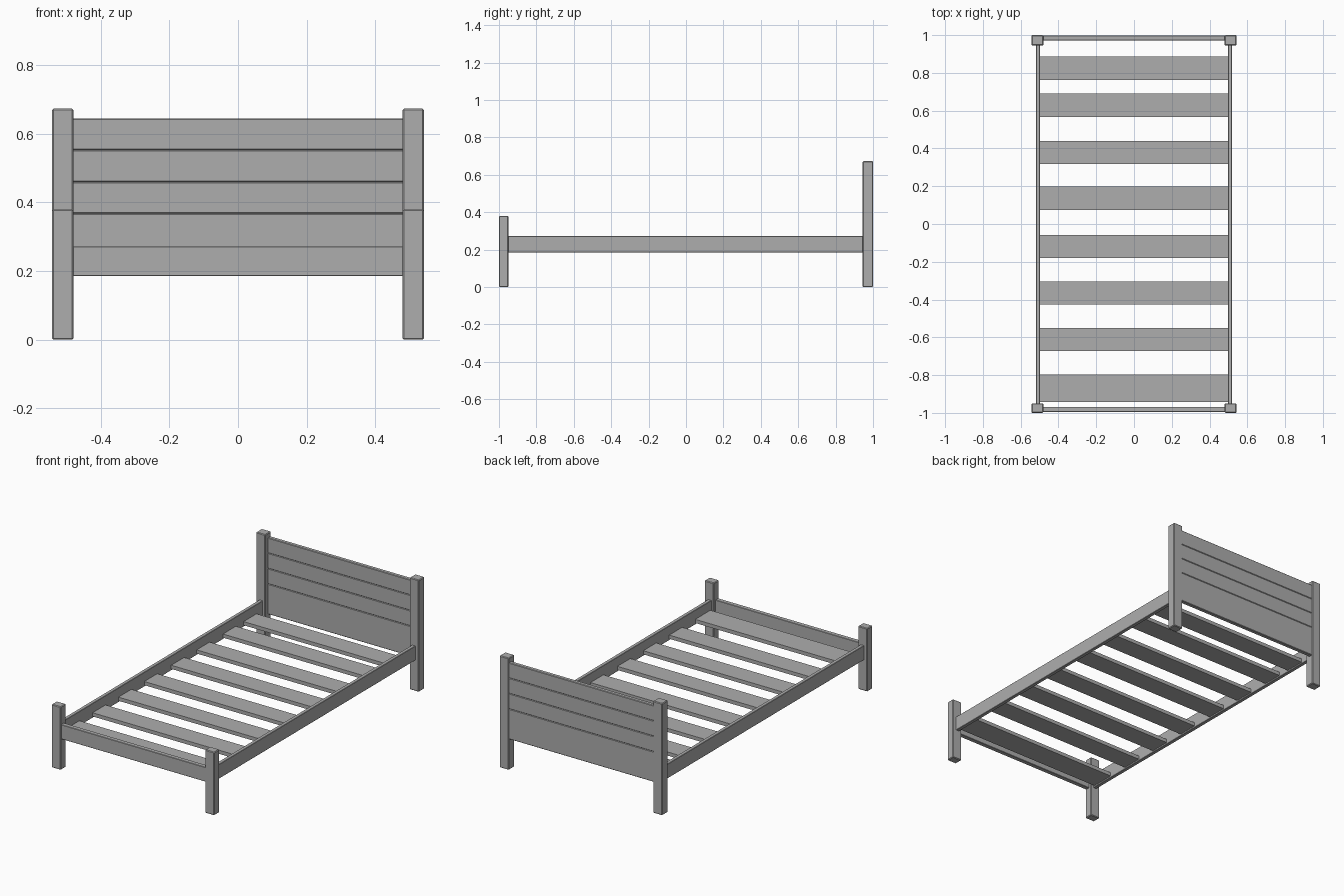
import bpy
import bmesh

if "Cube" in bpy.data.objects:
    bpy.data.objects.remove(bpy.data.objects["Cube"], do_unlink=True)

GREY = (0.42, 0.42, 0.42, 1)
grey = bpy.data.materials.new("grey_paint")
grey.use_nodes = True
grey.diffuse_color = GREY
grey.node_tree.nodes["Principled BSDF"].inputs["Base Color"].default_value = GREY


def box(name, xs, ys, zs, bevel=0.0):
    """Box given by its (low, high) range on each axis, with optional chamfer."""
    bm = bmesh.new()
    bmesh.ops.create_cube(bm, size=1)
    for v in bm.verts:
        for i, (low, high) in enumerate((xs, ys, zs)):
            v.co[i] = high if v.co[i] > 0 else low
    if bevel:
        bmesh.ops.bevel(bm, geom=bm.edges[:], offset=bevel, segments=1, affect='EDGES')
    mesh = bpy.data.meshes.new(name)
    bm.to_mesh(mesh)
    bm.free()
    mesh.materials.append(grey)
    obj = bpy.data.objects.new(name, mesh)
    bpy.context.collection.objects.link(obj)
    return obj


RAIL_Z = (0.185, 0.272)
INNER, OUTER = 0.48, 0.542

# Posts and side rails, once per side
for side, s in (("left", 1), ("right", -1)):
    post_x = sorted((s * INNER, s * OUTER))
    box(f"front_post_{side}", post_x, (-1, -0.95), (0, 0.38), 0.004)
    box(f"back_post_{side}", post_x, (0.945, 1), (0, 0.673), 0.004)
    box(f"side_rail_{side}", sorted((s * 0.497, s * 0.519)), (-0.96, 0.955), RAIL_Z, 0.002)

# Footboard between the front posts
box("footboard", (-0.485, 0.485), (-0.995, -0.968), RAIL_Z, 0.002)

# Headboard planks, chamfered so that grooves show between them
levels = [0.185, 0.367, 0.46, 0.553, 0.645]
for i, zs in enumerate(zip(levels, levels[1:])):
    box(f"headboard_plank_{i + 1}", (-0.485, 0.485), (0.972, 0.997), zs, 0.003)

# Slats across the rails; the one at the foot is wider
for i, back in enumerate([0.886, 0.69, 0.44, 0.198, -0.058, -0.304, -0.55, -0.798]):
    width = 0.144 if i == 7 else 0.123
    box(f"slat_{i + 1}", (-0.505, 0.505), (back - width, back), (0.194, 0.216))
